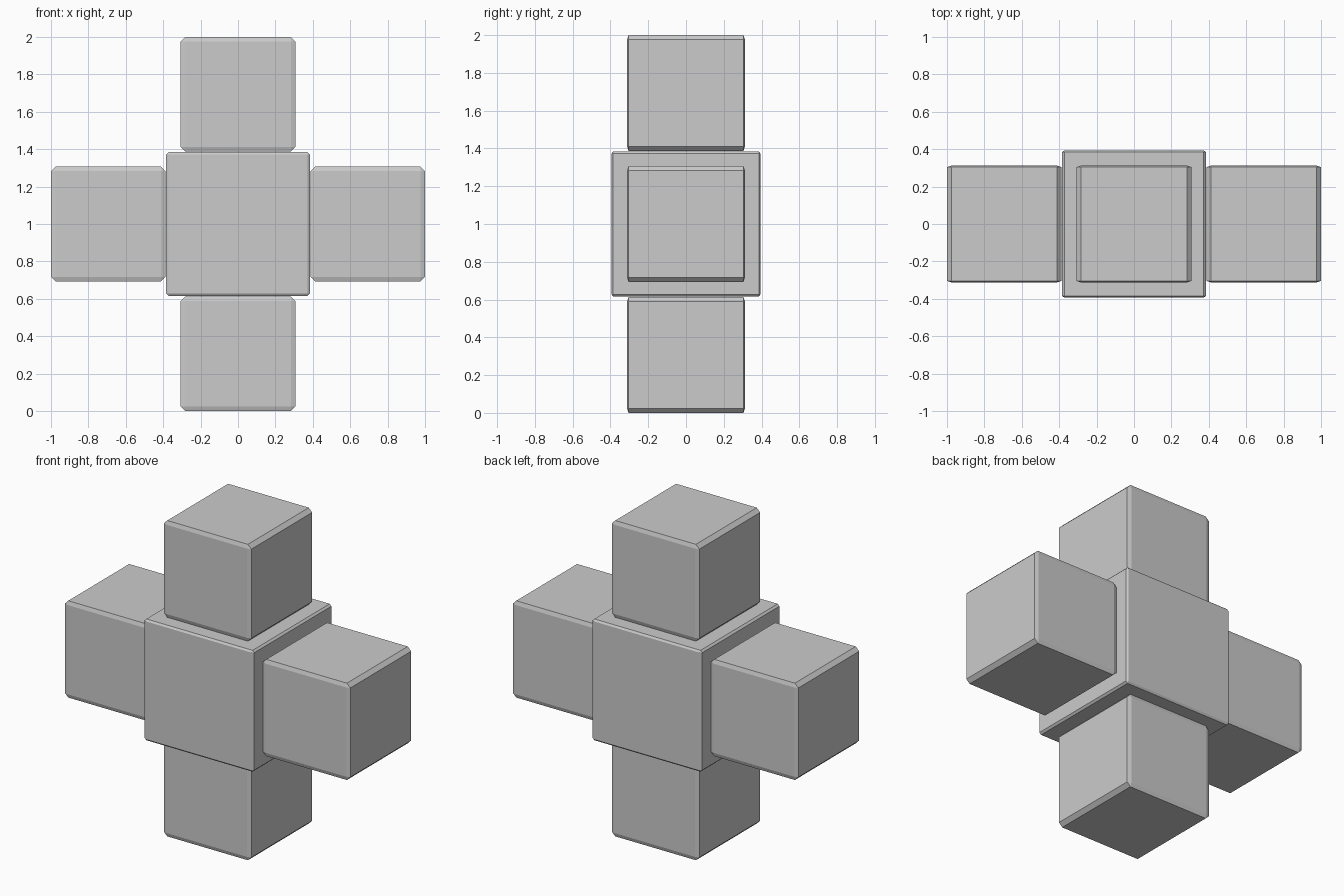
import bpy, bmesh
from mathutils import Vector

if "Cube" in bpy.data.objects:
    bpy.data.objects.remove(bpy.data.objects["Cube"])


def chamfered_block(name, centre, half, chamfer):
    """Box with single-step chamfers whose width differs per axis."""
    half, chamfer = Vector(half), Vector(chamfer)
    bm = bmesh.new()
    bmesh.ops.create_cube(bm, size=2)
    # Bevel by 1 in a stretched space, then scale back to real size
    bmesh.ops.scale(bm, vec=[h / c for h, c in zip(half, chamfer)], verts=bm.verts)
    bmesh.ops.bevel(bm, geom=bm.edges[:], offset=1, offset_type='OFFSET',
                    segments=1, profile=0.5, affect='EDGES')
    bmesh.ops.scale(bm, vec=chamfer, verts=bm.verts)
    bmesh.ops.recalc_face_normals(bm, faces=bm.faces)
    mesh = bpy.data.meshes.new(name)
    bm.to_mesh(mesh)
    bm.free()
    obj = bpy.data.objects.new(name, mesh)
    obj.location = centre
    bpy.context.collection.objects.link(obj)
    return obj


# Larger central block
chamfered_block("centre_block", (0, 0, 1), (0.384, 0.394, 0.384), (0.012, 0.008, 0.012))

# Four equal outer blocks forming the cross
REACH, HALF = 0.6935, 0.3065
for name, dx, dz in (("left_block", -1, 0), ("right_block", 1, 0),
                     ("top_block", 0, 1), ("bottom_block", 0, -1)):
    chamfered_block(name, (dx * REACH, 0, 1 + dz * REACH),
                    (HALF, 0.3125, HALF), (0.024, 0.008, 0.024))
